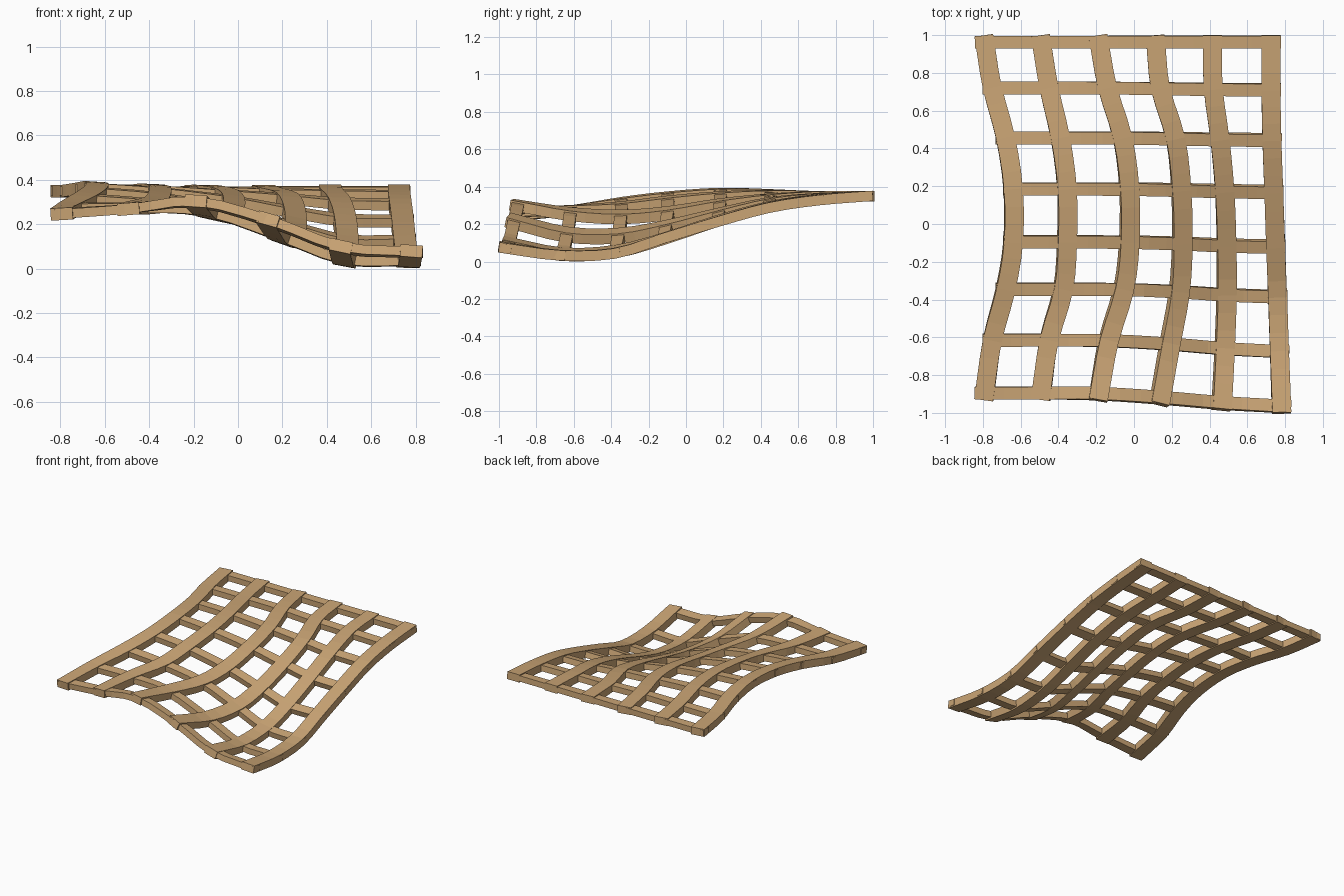
import bpy
from mathutils import Vector

if "Cube" in bpy.data.objects:
    bpy.data.objects.remove(bpy.data.objects["Cube"])

# Control net: 8 rows (front to back) x 6 columns (left to right)
ROW_Y = [-0.895, -0.615, -0.345, -0.095, 0.185, 0.455, 0.72, 0.963]
DROP = [0.07, 0.06, 0.04, 0.025, 0.015, 0.01, 0.01, 0.0]
DROP_BY_COL = [0, 0, 0.05, 0.35, 0.75, 1]
X = [
    [-.79, -.49, -.185, .14, .465, .78],
    [-.75, -.45, -.135, .19, .48, .77],
    [-.68, -.375, -.055, .24, .49, .76],
    [-.64, -.355, -.025, .255, .49, .75],
    [-.64, -.355, -.025, .25, .48, .74],
    [-.68, -.39, -.06, .22, .455, .73],
    [-.75, -.45, -.14, .14, .42, .725],
    [-.79, -.49, -.185, .115, .415, .725]]
Z = [
    [.26, .28, .31, .225, .105, .085],
    [.285, .285, .265, .155, .05, .045],
    [.325, .30, .25, .15, .065, .055],
    [.355, .33, .27, .195, .135, .135],
    [.375, .355, .315, .265, .23, .225],
    [.37, .365, .345, .325, .305, .30],
    [.36, .36, .36, .35, .345, .34],
    [.36, .36, .36, .36, .36, .36]]
NODES = [[Vector((X[r][c], ROW_Y[r] - DROP[r] * DROP_BY_COL[c], Z[r][c]))
          for c in range(6)] for r in range(8)]
STEPS = 3

wood = bpy.data.materials.new("wood")
wood.diffuse_color = (0.60, 0.38, 0.18, 1)
wood.use_nodes = True
wood.node_tree.nodes["Principled BSDF"].inputs["Base Color"].default_value = wood.diffuse_color


def smooth_path(pts):
    """Catmull-Rom points through the nodes."""
    p = [2 * pts[0] - pts[1]] + pts + [2 * pts[-1] - pts[-2]]
    out = []
    for i in range(1, len(p) - 2):
        a, b, c, d = p[i - 1:i + 3]
        for k in range(STEPS):
            t = k / STEPS
            out.append(0.5 * (2 * b + (c - a) * t + (2 * a - 5 * b + 4 * c - d) * t * t
                              + (3 * b - a - 3 * c + d) * t ** 3))
    return out + [pts[-1].copy()]


def tangents(pts):
    n = len(pts)
    return [(pts[min(i + 1, n - 1)] - pts[max(i - 1, 0)]).normalized() for i in range(n)]


def slat(name, nodes, across, width, thick, overhang):
    """Rectangular bar swept along nodes, lying flat in the draped surface."""
    pts, sides = smooth_path(nodes), smooth_path(across)
    tan = tangents(pts)
    pts[0] = pts[0] - tan[0] * overhang
    pts[-1] = pts[-1] + tan[-1] * overhang
    verts, faces = [], []
    for p, t, s in zip(pts, tan, sides):
        n = t.cross(s).normalized()
        w = n.cross(t).normalized() * width / 2
        h = n * thick / 2
        verts += [p - w - h, p + w - h, p + w + h, p - w + h]
    for i in range(len(pts) - 1):
        for k in range(4):
            a, b = 4 * i + k, 4 * i + (k + 1) % 4
            faces.append((a, b, b + 4, a + 4))
    e = len(verts) - 4
    faces += [(3, 2, 1, 0), (e, e + 1, e + 2, e + 3)]
    mesh = bpy.data.meshes.new(name)
    mesh.from_pydata(verts, [], faces)
    mesh.materials.append(wood)
    ob = bpy.data.objects.new(name, mesh)
    bpy.context.collection.objects.link(ob)
    return ob


row_tan = [tangents(NODES[r]) for r in range(8)]
col_tan = [tangents([NODES[r][c] for r in range(8)]) for c in range(6)]

parts = []
# Long slats, running front to back
for c in range(6):
    parts.append(slat(f"long_slat_{c + 1}", [NODES[r][c] for r in range(8)],
                      [-row_tan[r][c] for r in range(8)], 0.10, 0.055, 0.036))
# Cross slats, running left to right
for r in range(8):
    parts.append(slat(f"cross_slat_{r + 1}", NODES[r],
                      [col_tan[c][r] for c in range(6)], 0.067, 0.042, 0.052))

# Rest on the ground
low = min(v.co.z for ob in parts for v in ob.data.vertices)
for ob in parts:
    for v in ob.data.vertices:
        v.co.z -= low
